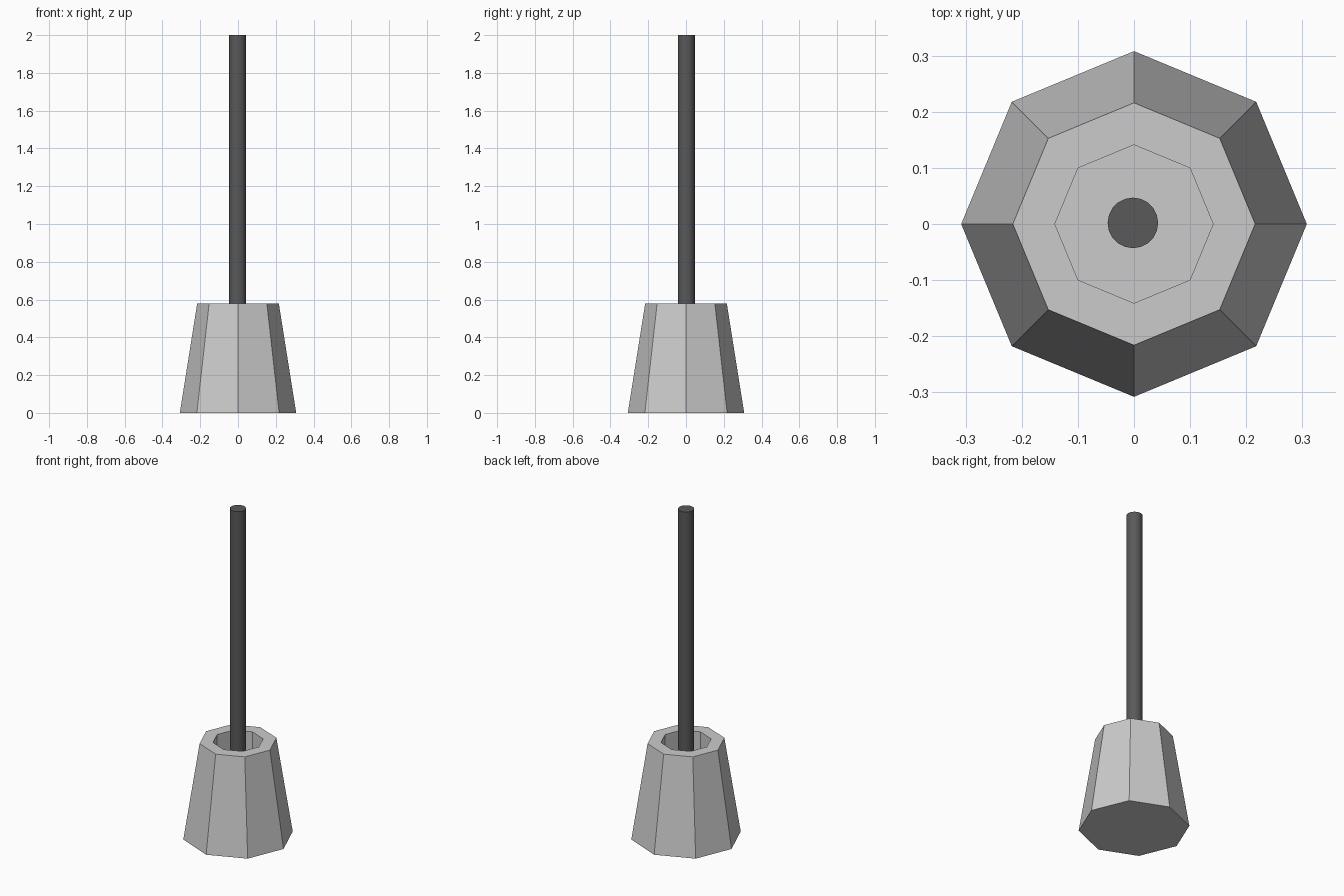
import bpy, bmesh, math

if "Cube" in bpy.data.objects:
    bpy.data.objects.remove(bpy.data.objects["Cube"])


def lathe(name, profile, sides, centre=(0, 0)):
    """Closed solid from (radius, z) rings, capped at both ends."""
    bm = bmesh.new()
    rings = []
    for r, z in profile:
        rings.append([bm.verts.new((centre[0] + r * math.cos(2 * math.pi * i / sides),
                                    centre[1] + r * math.sin(2 * math.pi * i / sides), z))
                      for i in range(sides)])
    for a, b in zip(rings, rings[1:]):
        for i in range(sides):
            j = (i + 1) % sides
            bm.faces.new((a[i], a[j], b[j], b[i]))
    bm.faces.new(rings[0][::-1])
    bm.faces.new(rings[-1])
    bmesh.ops.recalc_face_normals(bm, faces=bm.faces)
    mesh = bpy.data.meshes.new(name)
    bm.to_mesh(mesh)
    bm.free()
    obj = bpy.data.objects.new(name, mesh)
    bpy.context.collection.objects.link(obj)
    return obj


# Tapered octagonal holder with a straight well inside
FLOOR = 0.06
lathe("holder", [(0.308, 0), (0.216, 0.58), (0.141, 0.58), (0.141, FLOOR)], 8)

# Dark round rod standing in the well
rod = lathe("rod", [(0.045, FLOOR), (0.045, 2.0)], 20, (-0.002, 0.002))
dark = bpy.data.materials.new("dark_grey")
dark.diffuse_color = (0.1, 0.1, 0.1, 1)
dark.use_nodes = True
dark.node_tree.nodes["Principled BSDF"].inputs["Base Color"].default_value = dark.diffuse_color
rod.data.materials.append(dark)
bpy.context.view_layer.objects.active = rod
rod.select_set(True)
bpy.ops.object.shade_smooth_by_angle(angle=math.radians(40))
